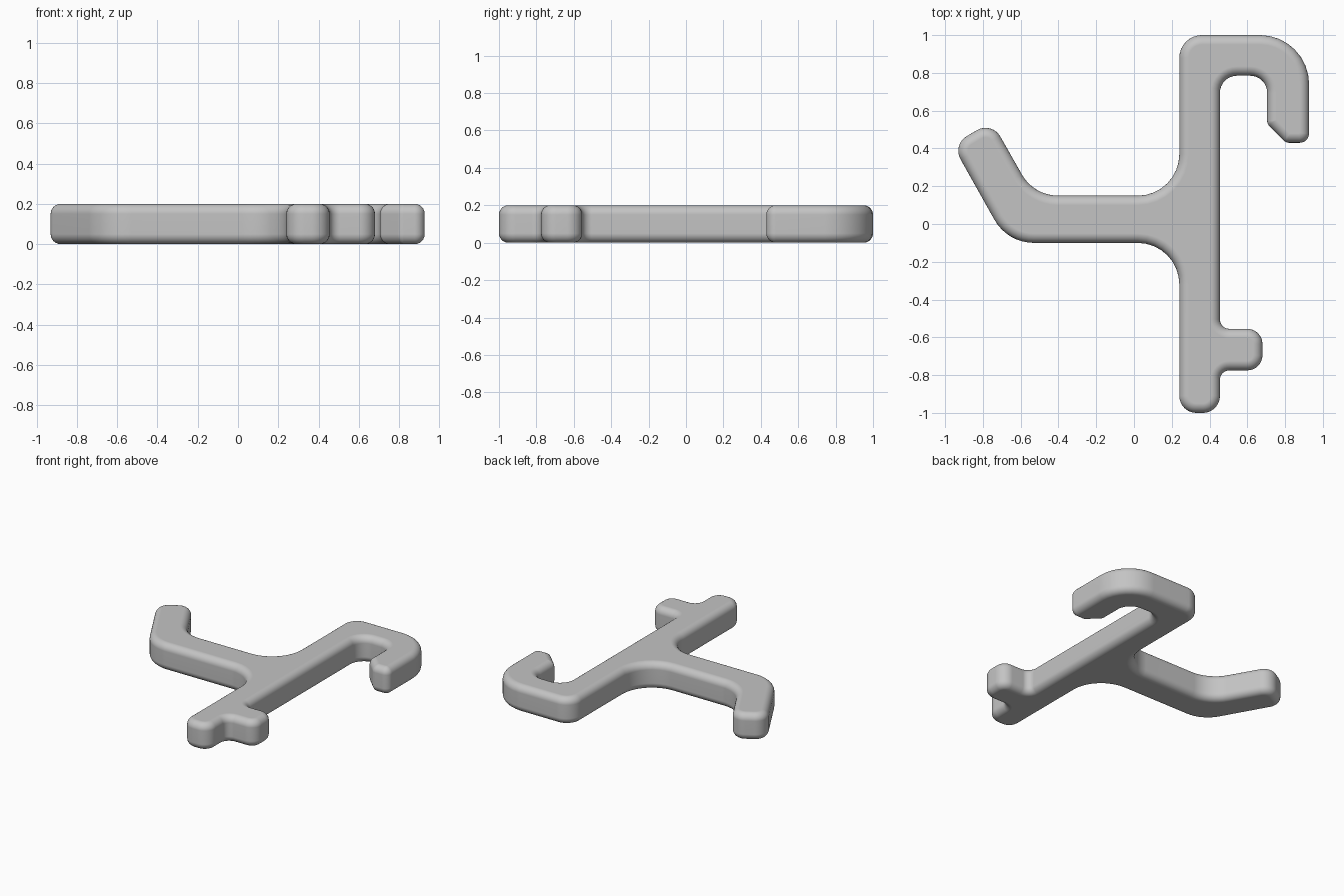
import bpy
import bmesh
from math import pi, sin, cos, tan
from mathutils import Vector

cube = bpy.data.objects.get("Cube")
if cube:
    bpy.data.objects.remove(cube)

HEIGHT = 0.2
EDGE = 0.05       # rounding of the top and bottom rims
ARC_STEPS = 8
RIM_STEPS = 6

# Outline corners, counter-clockwise: x, y, fillet radius
CORNERS = [
    # foot of the stem and side peg
    (0.24, -1, 0.09), (0.455, -1, 0.09), (0.455, -0.775, 0.05),
    (0.68, -0.775, 0.08), (0.68, -0.555, 0.08), (0.455, -0.555, 0.05),
    # hook
    (0.455, 0.785, 0.09), (0.705, 0.785, 0.09), (0.705, 0.53, 0.04),
    (0.805, 0.43, 0.04), (0.927, 0.43, 0.05), (0.927, 1, 0.26), (0.24, 1, 0.12),
    # bent arm
    (0.24, 0.15, 0.22), (-0.53, 0.15, 0.22), (-0.753, 0.543, 0.09),
    (-0.962, 0.42, 0.09), (-0.67, -0.1, 0.24), (0.24, -0.1, 0.22),
]


def outline(inset):
    """Filleted outline moved inwards by inset, always with the same point count."""
    points = []
    count = len(CORNERS)
    for i, (x, y, radius) in enumerate(CORNERS):
        corner = Vector((x, y))
        before = (corner - Vector(CORNERS[i - 1][:2])).normalized()
        after = (Vector(CORNERS[(i + 1) % count][:2]) - corner).normalized()
        turn = before.angle_signed(after) * -1   # positive on convex corners
        side = 1 if turn > 0 else -1
        left_in = Vector((-before.y, before.x))
        left_out = Vector((-after.y, after.x))
        miter = (left_in + left_out) / (1 + left_in.dot(left_out))
        r = max(radius - side * inset, 0.004)
        centre = corner + miter * (inset + side * r)
        for k in range(ARC_STEPS + 1):
            a = turn * k / ARC_STEPS
            spoke = -left_in * side * r
            points.append(centre + Vector((spoke.x * cos(a) - spoke.y * sin(a),
                                           spoke.x * sin(a) + spoke.y * cos(a))))
    return points


# Rings from the bottom rim up to the top rim
levels = []
for k in range(RIM_STEPS + 1):
    a = pi / 2 * k / RIM_STEPS
    levels.append((EDGE * (1 - sin(a)), EDGE * (1 - cos(a))))
levels += [(inset, HEIGHT - z) for inset, z in reversed(levels)]

bm = bmesh.new()
rings = [[bm.verts.new((p.x, p.y, z)) for p in outline(inset)] for inset, z in levels]
for low, high in zip(rings, rings[1:]):
    for i in range(len(low)):
        j = (i + 1) % len(low)
        bm.faces.new((low[i], low[j], high[j], high[i]))
bm.faces.new(rings[-1])
bm.faces.new(rings[0][::-1])
bmesh.ops.recalc_face_normals(bm, faces=bm.faces)

mesh = bpy.data.meshes.new("hook_tool")
bm.to_mesh(mesh)
bm.free()
tool = bpy.data.objects.new("hook_tool", mesh)
bpy.context.collection.objects.link(tool)

# Plain grey plastic
grey = bpy.data.materials.new("grey_plastic")
grey.use_nodes = True
colour = (0.55, 0.55, 0.55, 1)
grey.diffuse_color = colour
grey.node_tree.nodes["Principled BSDF"].inputs["Base Color"].default_value = colour
mesh.materials.append(grey)

# Smooth rims, flat caps
bpy.ops.object.select_all(action='DESELECT')
tool.select_set(True)
bpy.context.view_layer.objects.active = tool
bpy.ops.object.shade_smooth_by_angle(angle=pi / 5)
weighted = tool.modifiers.new("flat_caps", 'WEIGHTED_NORMAL')
weighted.keep_sharp = True
